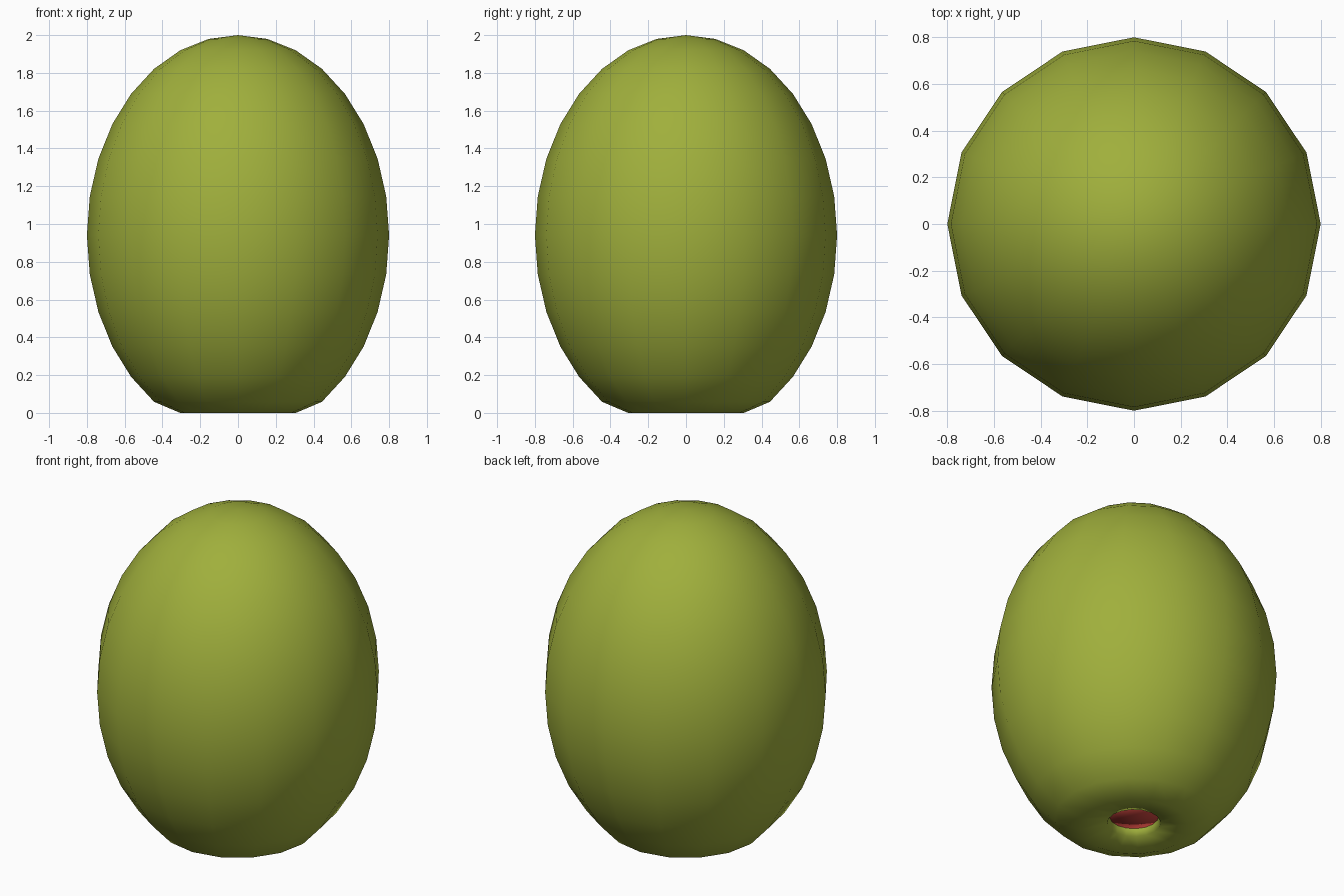
import bpy, bmesh, math

SIDES = 16

cube = bpy.data.objects.get("Cube")
if cube:
    bpy.data.objects.remove(cube, do_unlink=True)


def material(name, colour):
    mat = bpy.data.materials.new(name)
    mat.use_nodes = True
    mat.diffuse_color = colour
    bsdf = mat.node_tree.nodes["Principled BSDF"]
    bsdf.inputs["Base Color"].default_value = colour
    bsdf.inputs["Roughness"].default_value = 0.6
    return mat


def lathe(name, profile, mat):
    """Turn a top-to-bottom list of (radius, height) points around z."""
    bm = bmesh.new()
    verts = [bm.verts.new((r, 0, z)) for r, z in profile]
    edges = [bm.edges.new(pair) for pair in zip(verts, verts[1:])]
    bmesh.ops.spin(bm, geom=verts + edges, cent=(0, 0, 0), axis=(0, 0, 1),
                   angle=math.tau, steps=SIDES, use_merge=True)
    bmesh.ops.remove_doubles(bm, verts=bm.verts[:], dist=0.0005)
    bmesh.ops.recalc_face_normals(bm, faces=bm.faces[:])
    mesh = bpy.data.meshes.new(name)
    bm.to_mesh(mesh)
    bm.free()
    mesh.materials.append(mat)
    mesh.shade_smooth()
    obj = bpy.data.objects.new(name, mesh)
    bpy.context.collection.objects.link(obj)
    return obj


olive_green = material("olive green", (0.35, 0.43, 0.045, 1))
pepper_red = material("pepper red", (0.56, 0.055, 0.045, 1))

# Egg-shaped flesh: rings of a tall ellipsoid, flattened where it stands
flesh = []
for i in range(15):
    a = math.pi * i / 16
    flesh.append((0.8 * math.sin(a), max(0, 0.94 + 1.06 * math.cos(a))))

# Dimple underneath, turning up into the pitted hole
flesh += [(0.15, 0.025), (0.138, 0.065), (0.138, 0.12)]
lathe("olive_flesh", flesh, olive_green)

# Stuffing that closes the hole
lathe("pepper_stuffing",
      [(0, 0.16), (0.1, 0.15), (0.142, 0.11), (0.142, 0.068), (0, 0.06)],
      pepper_red)
